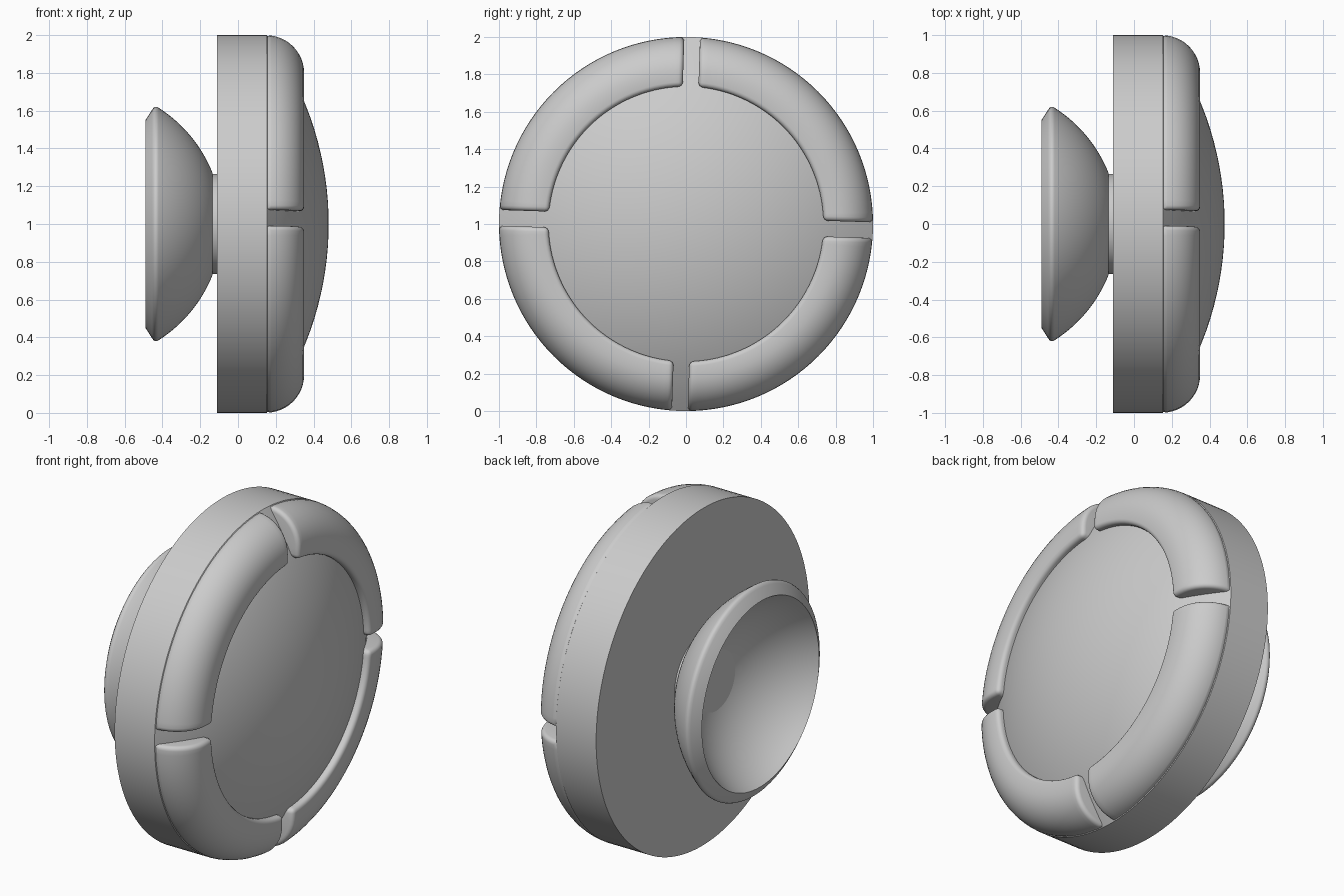
import bpy, bmesh, math
from math import sin, cos, sqrt, pi, radians

cube = bpy.data.objects.get("Cube")
if cube:
    bpy.data.objects.remove(cube, do_unlink=True)

grey = bpy.data.materials.new("light_grey")
grey.use_nodes = True
colour = (0.6, 0.6, 0.6, 1)
grey.diffuse_color = colour
grey.node_tree.nodes["Principled BSDF"].inputs["Base Color"].default_value = colour


def place(x, r, a):
    """Point on the horizontal x axis of revolution, one unit above ground."""
    return (x, r * cos(a), 1 + r * sin(a))


def finish(name, bm, angle=35):
    bmesh.ops.recalc_face_normals(bm, faces=bm.faces)
    mesh = bpy.data.meshes.new(name)
    bm.to_mesh(mesh)
    bm.free()
    mesh.materials.append(grey)
    obj = bpy.data.objects.new(name, mesh)
    bpy.context.collection.objects.link(obj)
    bpy.ops.object.select_all(action='DESELECT')
    obj.select_set(True)
    bpy.context.view_layer.objects.active = obj
    bpy.ops.object.shade_smooth_by_angle(angle=radians(angle))
    return obj


def lathe(name, profile, steps=128):
    """Revolve an (x, radius) profile whose two ends lie on the axis."""
    bm = bmesh.new()
    rings = []
    for x, r in profile:
        if r < 1e-5:
            rings.append([bm.verts.new(place(x, 0, 0))] * steps)
        else:
            rings.append([bm.verts.new(place(x, r, 2 * pi * i / steps)) for i in range(steps)])
    for p, q in zip(rings, rings[1:]):
        for i in range(steps):
            j = (i + 1) % steps
            corners = list(dict.fromkeys((p[i], p[j], q[j], q[i])))
            bm.faces.new(corners)
    return finish(name, bm)


def sphere_x(centre, radius, r):
    return centre + sqrt(radius ** 2 - r ** 2)


# Main body: drum with a shallow domed face
dome = [(sphere_x(-1.21, 1.69, r / 16), r / 16) for r in range(16, -1, -1)]
lathe("domed_body", [(-0.11, 0), (-0.11, 1)] + dome)

# Four raised rim segments separated by narrow slots
rim = [(0.05, 0.9), (0.05, 0.735), (0.24, 0.735), (0.35, 0.735)]
rim += [(0.15 + 0.2 * cos(t * pi / 24), 0.8 + 0.2 * sin(t * pi / 24)) for t in range(13)]
HALF_SLOT, STEPS = 0.042, 28


def rim_segment(name, start):
    bm = bmesh.new()
    sections = []
    for i in range(STEPS + 1):
        row = []
        for x, r in rim:
            gap = math.asin(HALF_SLOT / r)
            a = start + gap + (pi / 2 - 2 * gap) * i / STEPS
            row.append(bm.verts.new(place(x, r, a)))
        sections.append(row)
    n = len(rim)
    for p, q in zip(sections, sections[1:]):
        for i in range(n):
            j = (i + 1) % n
            bm.faces.new((p[i], p[j], q[j], q[i]))
    bm.faces.new(sections[0])
    bm.faces.new(sections[-1][::-1])
    bmesh.ops.recalc_face_normals(bm, faces=bm.faces)
    # Round the exposed edges
    edges = [e for e in bm.edges
             if e.calc_face_angle(0) > 0.8 and all(v.co.x > 0.14 for v in e.verts)]
    bmesh.ops.bevel(bm, geom=edges, offset=0.025, offset_type='OFFSET',
                    segments=4, profile=0.5, affect='EDGES', clamp_overlap=True)
    finish(name, bm, 40)


for k, side in enumerate(("upper_left", "upper_right", "lower_right", "lower_left")):
    rim_segment("rim_segment_" + side, radians(-1.9) + k * pi / 2)

# Short neck joining body and cup
lathe("neck", [(-0.2, 0), (-0.2, 0.265), (-0.1, 0.265), (-0.1, 0)], 96)

# Hollow cup: concentric spherical shell with a chamfered, rounded lip
inner, outer = [], []
a_in, a_out, a_neck = math.asin(0.55 / 0.638), math.asin(0.615 / 0.73), math.asin(0.27 / 0.73)
for i in range(17):
    t = i / 16
    inner.append((-0.813 + 0.638 * cos(a_in * t), 0.638 * sin(a_in * t)))
    a = a_out + (a_neck - a_out) * t
    outer.append((-0.813 + 0.73 * cos(a), 0.73 * sin(a)))
lip = [(-0.455, 0.605), (-0.447, 0.615), (-0.437, 0.62), (-0.427, 0.619)]
lathe("cup", inner + lip + outer + [(-0.135, 0)], 96)
